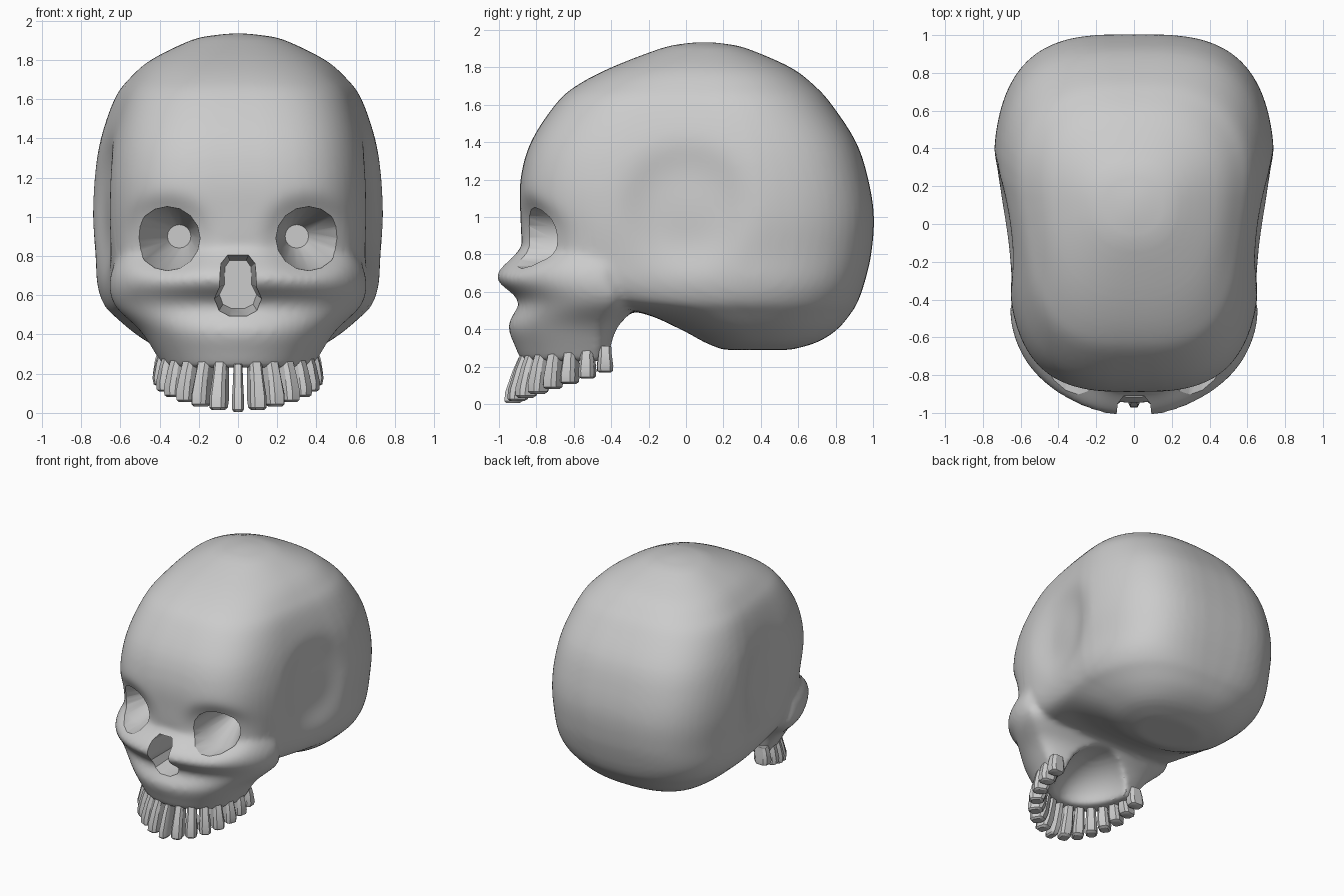
import bpy, bmesh, math
from mathutils import Matrix, Vector

if "Cube" in bpy.data.objects:
    bpy.data.objects.remove(bpy.data.objects["Cube"])

bone = bpy.data.materials.new("bone grey")
bone.diffuse_color = (0.6, 0.6, 0.6, 1)
bone.use_nodes = True
bone.node_tree.nodes["Principled BSDF"].inputs["Base Color"].default_value = bone.diffuse_color


def make(name, bm):
    bmesh.ops.recalc_face_normals(bm, faces=bm.faces)
    me = bpy.data.meshes.new(name)
    bm.to_mesh(me)
    bm.free()
    me.materials.append(bone)
    ob = bpy.data.objects.new(name, me)
    bpy.context.collection.objects.link(ob)
    return ob


def spline(rows, steps=4):
    out = []
    for i in range(len(rows) - 1):
        quad = [rows[max(i - 1, 0)], rows[i], rows[i + 1], rows[min(i + 2, len(rows) - 1)]]
        for k in range(steps):
            t = k / steps
            out.append([0.5 * (2 * b + (c - a) * t + (2 * a - 5 * b + 4 * c - d) * t * t
                               + (3 * b - a - 3 * c + d) * t ** 3) for a, b, c, d in zip(*quad)])
    return out + [rows[-1]]


def taper(y):
    t = min(max((0.42 - y) / 0.7, 0), 1)
    return 1 - 0.1 * t * t * (3 - 2 * t)


# Horizontal slices: z, front y, widest y, back y, half width, squareness
def loft(bm, rows, narrow=False, n=64):
    rings = []
    for z, yf, yc, yb, w, e in spline(rows):
        ring = []
        for i in range(n):
            a = math.tau * i / n
            c, s = math.cos(a), math.sin(a)
            x = w * math.copysign(abs(c) ** (2 / e), c)
            y = yc + ((yb - yc) if s > 0 else (yc - yf)) * math.copysign(abs(s) ** (2 / e), s)
            ring.append(bm.verts.new((x * (taper(y) if narrow else 1), y, z)))
        rings.append(ring)
    for r, q in zip(rings, rings[1:]):
        for i in range(n):
            bm.faces.new((r[i], r[(i + 1) % n], q[(i + 1) % n], q[i]))
    bm.faces.new(rings[0])
    bm.faces.new(rings[-1])


def modify(ob, kind, **settings):
    m = ob.modifiers.new(kind, kind)
    for k, v in settings.items():
        setattr(m, k, v)
    bpy.context.view_layer.objects.active = ob
    bpy.ops.object.modifier_apply(modifier=m.name)


def cut(ob, cutter):
    modify(ob, 'BOOLEAN', operation='DIFFERENCE', solver='EXACT', object=cutter)
    bpy.data.objects.remove(cutter)


def ball(name, loc, size):
    bm = bmesh.new()
    bmesh.ops.create_uvsphere(bm, u_segments=32, v_segments=16, radius=1,
                              matrix=Matrix.Translation(loc) @ Matrix.Diagonal((*size, 1)))
    return make(name, bm)


# Braincase and upper jaw
bm = bmesh.new()
loft(bm, [(1.935, 0.06, 0.1, 0.14, 0.03, 2), (1.925, -0.03, 0.1, 0.22, 0.13, 2.1),
          (1.9, -0.14, 0.1, 0.33, 0.25, 2.3), (1.8, -0.4, 0.08, 0.56, 0.46, 2.5),
          (1.7, -0.59, 0.06, 0.69, 0.575, 2.7), (1.6, -0.7, 0.05, 0.78, 0.645, 2.9),
          (1.4, -0.83, 0.05, 0.91, 0.71, 3.1), (1.2, -0.885, 0.05, 0.975, 0.742, 3.2),
          (1.0, -0.885, 0.06, 1.005, 0.75, 3.2), (0.8, -0.87, 0.07, 0.99, 0.735, 3.2),
          (0.65, -0.82, 0.1, 0.955, 0.725, 3.1), (0.55, -0.65, 0.15, 0.92, 0.69, 2.9),
          (0.49, -0.25, 0.25, 0.885, 0.63, 2.7), (0.4, -0.03, 0.35, 0.81, 0.52, 2.5),
          (0.33, 0.1, 0.4, 0.7, 0.4, 2.4), (0.29, 0.2, 0.4, 0.56, 0.25, 2.2)], True)
cranium = make("skull", bm)
bm = bmesh.new()
loft(bm, [(0.95, -0.82, -0.4, -0.3, 0.5, 2.4), (0.82, -0.895, -0.42, -0.3, 0.6, 2.3),
          (0.68, -1.02, -0.45, -0.25, 0.655, 2.0), (0.55, -0.9, -0.42, -0.25, 0.63, 2.2),
          (0.42, -0.95, -0.47, -0.35, 0.5, 2.1), (0.3, -0.91, -0.48, -0.38, 0.42, 2.1),
          (0.23, -0.88, -0.48, -0.4, 0.38, 2.1)])
jaw = make("upper_jaw", bm)
modify(cranium, 'BOOLEAN', operation='UNION', solver='EXACT', object=jaw)
bpy.data.objects.remove(jaw)
cut(cranium, ball("palate_cutter", (0, -0.38, 0.2), (0.28, 0.4, 0.28)))
modify(cranium, 'REMESH', mode='VOXEL', voxel_size=0.02)
modify(cranium, 'SMOOTH', factor=0.5, iterations=8)

# Temple hollows and recessed brow area
for v in cranium.data.vertices:
    x, y, z = v.co
    if abs(x) > 0.4:
        d = math.hypot(y - 0.0, z - 1.06) / 0.3
        v.co.x -= math.copysign(0.05 * math.exp(-d ** 4), x)
    if y < -0.5:
        d = math.hypot((abs(x) - 0.37) / 0.21, (z - 0.9) / 0.18)
        v.co.y += 0.06 * math.exp(-d ** 4)

# Eye sockets
for s in (-1, 1):
    bm = bmesh.new()
    front, back = [], []
    for i in range(16):
        a = math.tau * i / 16
        c, h = math.cos(a), math.sin(a)
        front.append(bm.verts.new((s * 0.365 + 0.18 * c, -1.1, 0.89 + 0.175 * h)))
        back.append(bm.verts.new((s * 0.3 + 0.06 * c, -0.42, 0.9 + 0.06 * h)))
    mid = [bm.verts.new((s * 0.36 + 0.163 * math.cos(math.tau * i / 16), -0.72,
                         0.89 + 0.158 * math.sin(math.tau * i / 16))) for i in range(16)]
    for r, q in ((front, mid), (mid, back)):
        for i in range(16):
            bm.faces.new((r[i], r[(i + 1) % 16], q[(i + 1) % 16], q[i]))
    bm.faces.new(front)
    bm.faces.new(back)
    cut(cranium, make("socket_cutter", bm))

# Nose opening
bm = bmesh.new()
half = [(0.06, 0.82), (0.095, 0.77), (0.1, 0.64), (0.135, 0.57), (0.11, 0.5), (0.05, 0.47)]
outline = half + [(-x, z) for x, z in reversed(half)]
face = bm.faces.new([bm.verts.new((x, -1.1, z)) for x, z in outline])
ext = bmesh.ops.extrude_face_region(bm, geom=[face])
for v in ext["geom"]:
    if isinstance(v, bmesh.types.BMVert):
        v.co = Vector((v.co.x * 0.7, -0.6, 0.68 + (v.co.z - 0.68) * 0.7))
cut(cranium, make("nose_cutter", bm))

# Teeth around the arch, the front ones longer and leaning forward
bm = bmesh.new()
for i in range(-7, 8):
    a = math.radians(i * 13.2)
    f = abs(i) / 7
    top = Vector((0.365 * math.sin(a), -0.45 - 0.4 * math.cos(a), 0.25 + 0.06 * f))
    out = Vector((math.sin(a) / 0.365, -math.cos(a) / 0.4, 0)).normalized()
    side = Vector((-out.y, out.x, 0))
    zb = 0.005 + 0.165 * f ** 1.4
    bottom = Vector((top.x, top.y, zb)) + out * (0.075 - 0.065 * f)
    w = 0.031 if i == 0 else 0.043
    rings = []
    for t, wide, deep in ((0, 0.75, 0.045), (0.3, 0.8, 0.055), (0.75, 1, 0.06), (0.95, 0.95, 0.05), (1, 0.7, 0.035)):
        p = top.lerp(bottom, t)
        rings.append([bm.verts.new(p + side * w * wide * u + out * deep * v) for u, v in
                      ((-1, -0.6), (-0.6, -1), (0.6, -1), (1, -0.6), (1, 0.6), (0.6, 1), (-0.6, 1), (-1, 0.6))])
    for r, q in zip(rings, rings[1:]):
        for k in range(8):
            bm.faces.new((r[k], r[(k + 1) % 8], q[(k + 1) % 8], q[k]))
    bm.faces.new(rings[0])
    bm.faces.new(rings[-1])
teeth = make("teeth", bm)

for ob in (cranium, teeth):
    bpy.ops.object.select_all(action='DESELECT')
    ob.select_set(True)
    bpy.context.view_layer.objects.active = ob
    bpy.ops.object.shade_smooth_by_angle(angle=math.radians(30))
